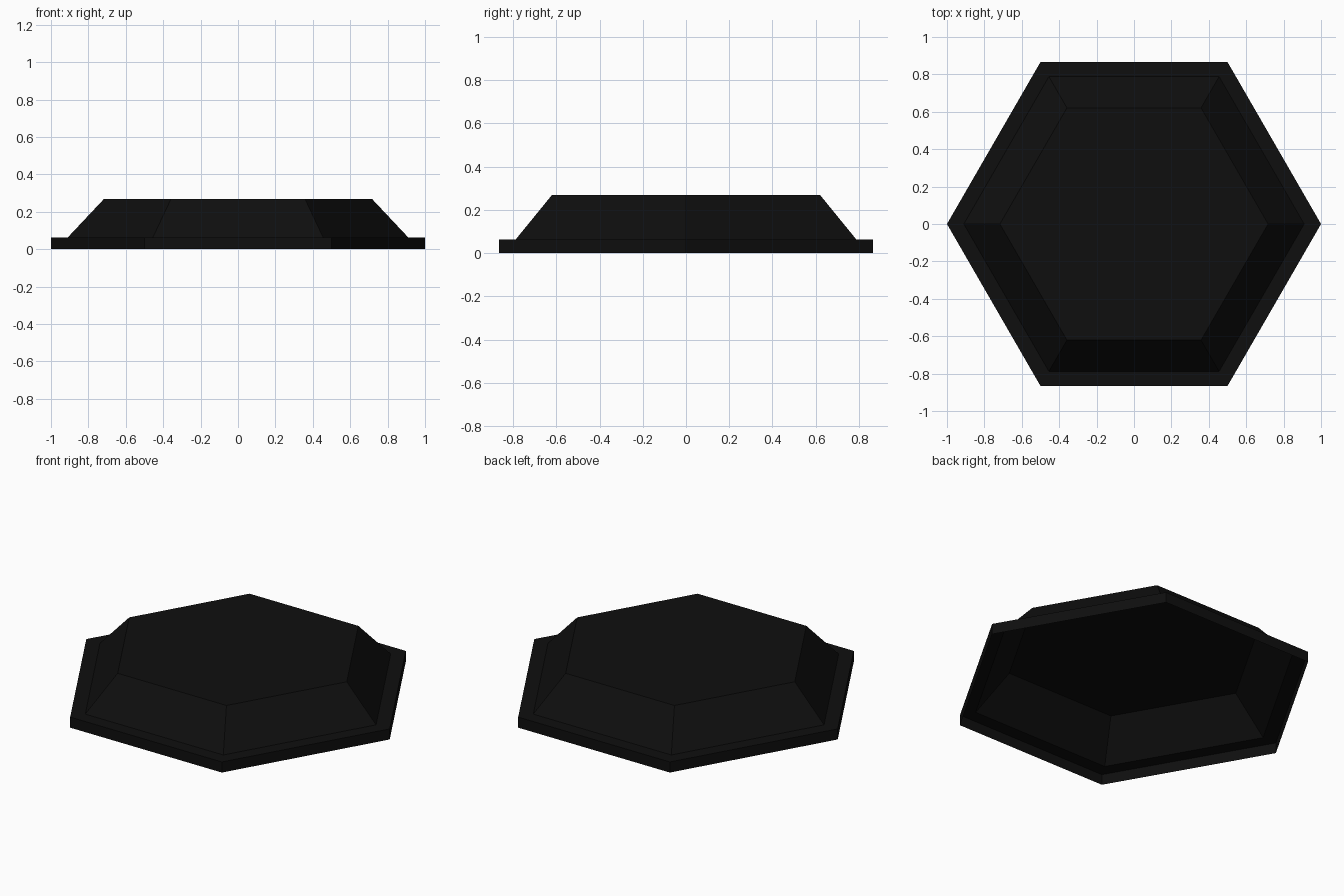
import bpy
import bmesh
from math import cos, sin, tau

cube = bpy.data.objects.get("Cube")
if cube:
    bpy.data.objects.remove(cube, do_unlink=True)

# Single near-black finish
COLOUR = (0.0045, 0.0045, 0.0045, 1)
black = bpy.data.materials.new("matte black")
black.use_nodes = True
black.diffuse_color = COLOUR
black.node_tree.nodes["Principled BSDF"].inputs["Base Color"].default_value = COLOUR

SIDES = 6
# Profile as (corner radius, height): rim foot, rim top, slope foot, plateau edge
PROFILE = [(1.0, 0.0), (1.0, 0.063), (0.91, 0.063), (0.717, 0.268)]


def hex_ring(bm, radius, z):
    return [bm.verts.new((radius * cos(tau * i / SIDES),
                          radius * sin(tau * i / SIDES), z))
            for i in range(SIDES)]


# Hollow hexagonal cover, open underneath
bm = bmesh.new()
rings = [hex_ring(bm, r, z) for r, z in PROFILE]
for low, high in zip(rings, rings[1:]):
    for i in range(SIDES):
        j = (i + 1) % SIDES
        bm.faces.new((low[i], low[j], high[j], high[i]))
bm.faces.new(rings[-1])

mesh = bpy.data.meshes.new("hexagonal_cover")
bm.to_mesh(mesh)
bm.free()
mesh.materials.append(black)
cover = bpy.data.objects.new("hexagonal_cover", mesh)
bpy.context.collection.objects.link(cover)
